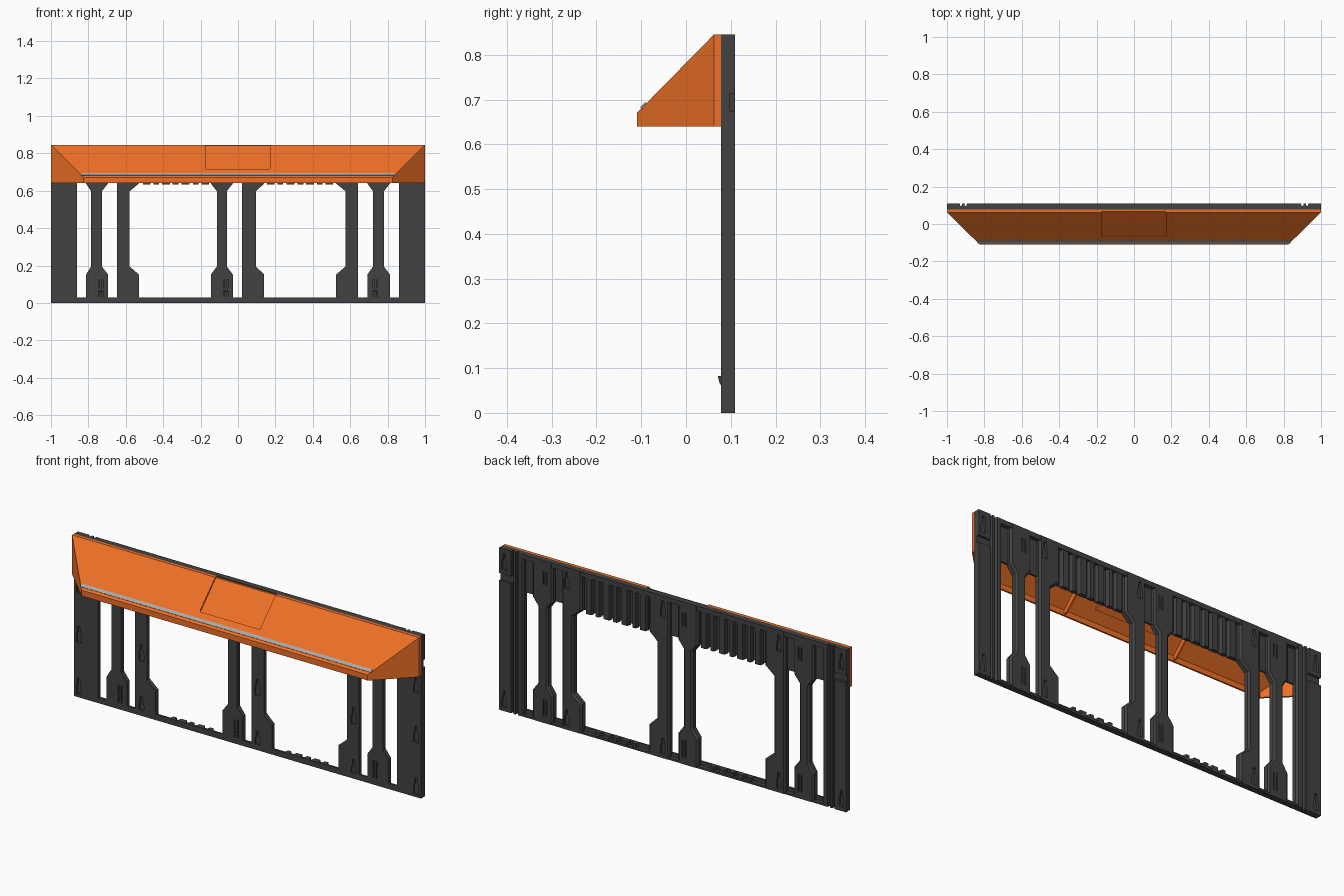
import bpy, bmesh

if "Cube" in bpy.data.objects:
    bpy.data.objects.remove(bpy.data.objects["Cube"])

YF, YB, TOP = 0.078, 0.11, 0.845      # frame front / back planes, overall height


def material(name, col):
    m = bpy.data.materials.new(name)
    m.diffuse_color = (*col, 1)
    m.use_nodes = True
    m.node_tree.nodes["Principled BSDF"].inputs["Base Color"].default_value = m.diffuse_color
    return m


DARK = material("dark_grey", (0.055, 0.055, 0.055))
ORANGE = material("orange", (0.85, 0.16, 0.02))
SILVER = material("silver", (0.4, 0.4, 0.4))


def add_prism(bm, pts, axis, a, b):
    """Extrude a 2D outline along an axis: y->(x,z), x->(y,z), z->(x,y)."""
    def place(p, t):
        return {"x": (t, p[0], p[1]), "y": (p[0], t, p[1]), "z": (p[0], p[1], t)}[axis]
    lo = [bm.verts.new(place(p, a)) for p in pts]
    hi = [bm.verts.new(place(p, b)) for p in pts]
    n = len(pts)
    faces = [bm.faces.new(lo), bm.faces.new(hi)]
    faces += [bm.faces.new((lo[i], lo[(i + 1) % n], hi[(i + 1) % n], hi[i])) for i in range(n)]
    bmesh.ops.recalc_face_normals(bm, faces=faces)


def add_box(bm, x0, x1, y0, y1, z0, z1):
    add_prism(bm, [(x0, y0), (x1, y0), (x1, y1), (x0, y1)], "z", z0, z1)


def finish(bm, name, mat=None):
    me = bpy.data.meshes.new(name)
    bm.to_mesh(me)
    bm.free()
    ob = bpy.data.objects.new(name, me)
    bpy.context.collection.objects.link(ob)
    if mat:
        me.materials.append(mat)
    return ob


def cut(ob, cutter):
    m = ob.modifiers.new("cut", "BOOLEAN")
    m.operation, m.object, m.solver = "DIFFERENCE", cutter, "EXACT"
    cutter.hide_render = True
    cutter.hide_viewport = True


# Keyhole and clip recesses, shared cutter
def keyhole(bm, x, z, y0, y1):
    add_prism(bm, [(x - .014, z), (x + .014, z), (x + .014, z + .04), (x + .007, z + .058),
                   (x + .007, z + .085), (x - .007, z + .085), (x - .007, z + .058),
                   (x - .014, z + .04)], "y", y0, y1)


CLIPS = (-0.735, -0.065, 0.735)
bm = bmesh.new()
for x in (-0.972, -0.612, 0.057, 0.612, 0.972):
    for z in (0.015, 0.285, 0.545):
        keyhole(bm, x, z, YF - .01, YF + .008)
    for z in (0.02, 0.735):
        keyhole(bm, x, z, YB - .012, YB + .01)
for x in CLIPS:
    for s in (-.009, .009):
        add_box(bm, x + s - .003, x + s + .003, YF - .01, YF + .01, .035, .125)
        add_box(bm, x + s - .003, x + s + .003, YB - .01, YB + .01, .035, .125)
        add_box(bm, x + s - .003, x + s + .003, YB - .01, YB + .01, .72, .79)
for s in (-1, 1):                      # side notches near the top
    xs = sorted((s * .925, s * 1.02))
    add_box(bm, *xs, .098, YB + .01, .675, .713)
recesses = finish(bm, "recess_cutter")


# Pillars: flared feet and heads, chamfered on the back
def pillar(name, x0, x1, left, right):
    def side(x, xo):
        return [(xo, 0), (xo, .152), (x, .195), (x, .597), (xo, .638), (xo, TOP)]
    pts = side(x1, right) + side(x0, left)[::-1]
    clean = [p for i, p in enumerate(pts) if p[0] != pts[i - 1][0] or p[0] != pts[(i + 1) % len(pts)][0]]
    bm = bmesh.new()
    add_prism(bm, clean, "y", YF, YB)
    edges = [e for e in bm.edges if all(v.co.y > YB - 1e-4 for v in e.verts)
             and abs(e.verts[0].co.z - e.verts[1].co.z) > .01]
    bmesh.ops.bevel(bm, geom=edges, offset=.009, segments=1, affect="EDGES")
    cut(finish(bm, name, DARK), recesses)


pillar("pillar_outer_left", -.785, -.728, -.812, -.695)
pillar("pillar_inner_left", -.648, -.58, -.648, -.53)
pillar("pillar_center_left", -.113, -.06, -.145, -.028)
pillar("pillar_center_right", .022, .095, .022, .14)
pillar("pillar_inner_right", .575, .642, .525, .642)
pillar("pillar_outer_right", .722, .78, .692, .812)

# Side panels with back ribs
for s, name in ((-1, "side_panel_left"), (1, "side_panel_right")):
    bm = bmesh.new()
    prof = [(1, YF), (1, YB), (.932, YB), (.93, .096), (.922, .096), (.919, YB), (.907, YB),
            (.904, .096), (.897, .096), (.892, YB), (.87, YB), (.862, .1), (.862, YF)]
    add_prism(bm, [(s * x, y) for x, y in prof], "z", 0, TOP)
    cut(finish(bm, name, DARK), recesses)

# Upper panel, top rail and bottom sill
bm = bmesh.new()
add_box(bm, -.87, .87, YF, .088, .64, TOP - .001)
add_box(bm, -.87, .87, YF, YB - .001, .82, TOP)
finish(bm, "upper_panel", DARK)
bm = bmesh.new()
add_box(bm, -.87, .87, YF, .088, 0, .03)
add_box(bm, -.87, .87, YF, YB - .001, 0, .01)
finish(bm, "bottom_sill", DARK)

# Trapezoid corrugation ribs on the back of the panel, and their stubs on the sill
upper, stubs = bmesh.new(), bmesh.new()
for s in (-1, 1):
    for x, w in ((.175, .03), (.225, .018), (.28, .032), (.335, .02), (.385, .032), (.437, .018), (.488, .03)):
        prof = [(s * x - w / 2 - .006, .085), (s * x + w / 2 + .006, .085),
                (s * x + w / 2, .107), (s * x - w / 2, .107)]
        add_prism(upper, prof, "z", .632, .825)
        if x > .2 and x < .46:
            add_prism(stubs, prof, "z", .002, .03)
finish(upper, "panel_ribs", DARK)
finish(stubs, "sill_stubs", DARK)

# Small wedge clips on the pillar feet
bm = bmesh.new()
for x in CLIPS:
    add_prism(bm, [(YF + .002, .06), (YF - .003, .066), (YF - .007, .082), (YF + .002, .082)],
              "x", x - .012, x + .012)
finish(bm, "clips", DARK)

# Hood shell, open at bottom and back
bm = bmesh.new()
rings = []
for x, y, zt in ((1, YF, TOP), (1, .062, TOP), (.825, -.11, .67)):
    rings.append([bm.verts.new(p) for p in ((-x, y, .64), (-x, y, zt), (x, y, zt), (x, y, .64))])
for a, b in zip(rings, rings[1:]):
    for i in range(3):
        bm.faces.new((a[i], a[i + 1], b[i + 1], b[i]))
bm.faces.new(rings[-1])
bmesh.ops.recalc_face_normals(bm, faces=bm.faces)
front = min(bm.faces, key=lambda f: f.calc_center_median().y)
if front.normal.y > 0:
    bmesh.ops.reverse_faces(bm, faces=bm.faces)
hood = finish(bm, "hood", ORANGE)
m = hood.modifiers.new("wall", "SOLIDIFY")
m.thickness, m.offset, m.use_even_offset = .009, -1, True

# Opening in the hood and its recessed flap
bm = bmesh.new()
add_prism(bm, [(-.0955, .745), (-.0355, .685), (.09, .81), (.09, .93)], "x", -.175, .172)
cut(hood, finish(bm, "flap_cutter"))
bm = bmesh.new()
add_prism(bm, [(YF, .841), (.068, .841), (-.062, .709), (-.054, .70), (YF, .831)], "x", -.179, .176)
finish(bm, "flap", ORANGE)

# Inner hood gussets
bm = bmesh.new()
for x in (-.32, .32):
    add_prism(bm, [(-.104, .664), (.06, .832), (.06, .79), (-.085, .65), (-.104, .645)],
              "x", x - .004, x + .004)
finish(bm, "hood_gussets", ORANGE)

# Light strip along the slope
bm = bmesh.new()
add_prism(bm, [(-.103, .683), (-.091, .695), (-.085, .689), (-.097, .677)], "x", -.838, .838)
finish(bm, "trim_strip", SILVER)
